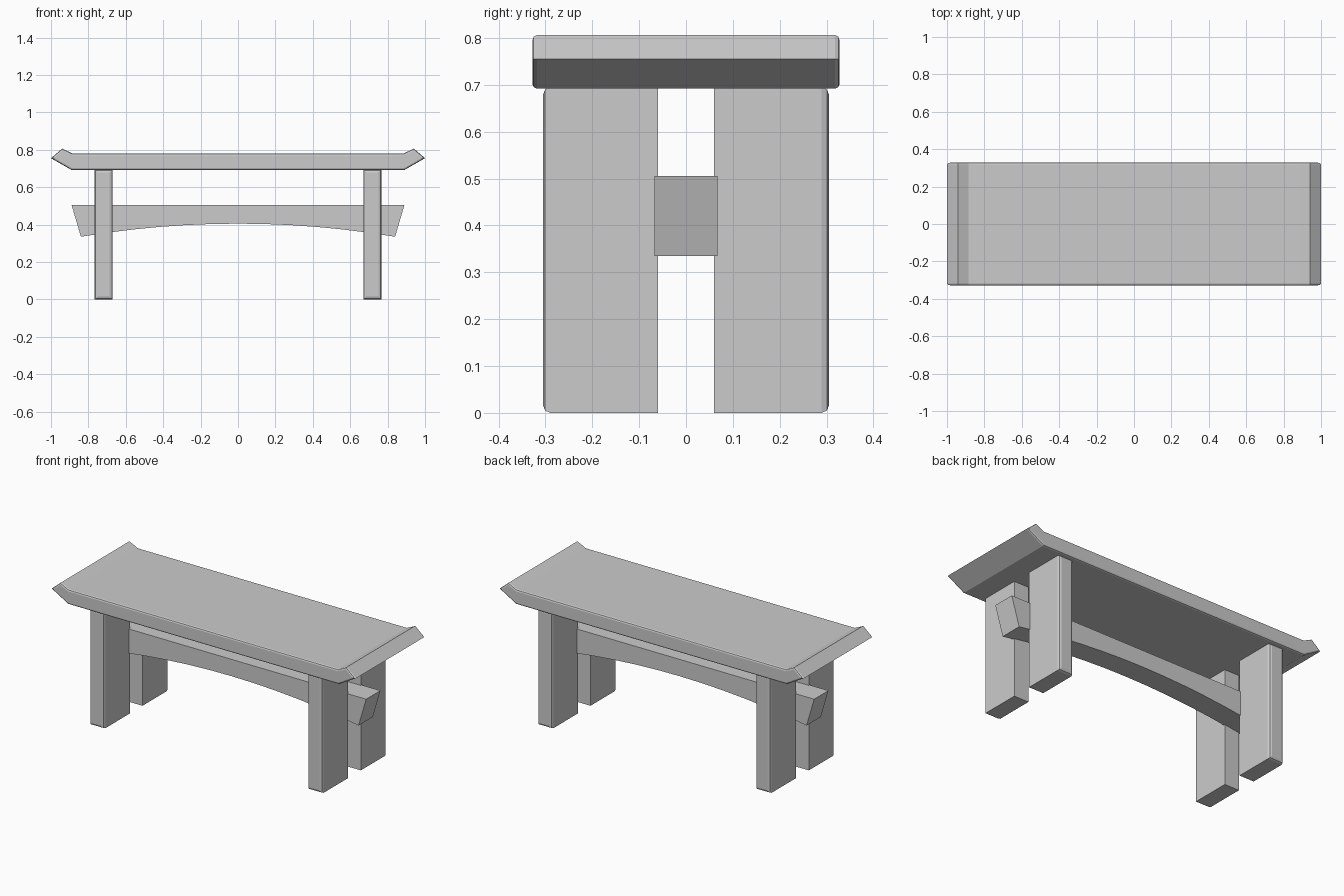
import bpy
import bmesh

cube = bpy.data.objects.get("Cube")
if cube:
    bpy.data.objects.remove(cube, do_unlink=True)

# One plain grey for the whole bench
COLOUR = (0.6, 0.6, 0.6, 1)
grey = bpy.data.materials.new("plain grey")
grey.use_nodes = True
grey.diffuse_color = COLOUR
grey.node_tree.nodes["Principled BSDF"].inputs["Base Color"].default_value = COLOUR


def extrude_profile(name, profile, y0, y1):
    """Extrude an x-z outline from y0 to y1."""
    bm = bmesh.new()
    face = bm.faces.new([bm.verts.new((x, y0, z)) for x, z in profile])
    moved = bmesh.ops.extrude_face_region(bm, geom=[face])["geom"]
    verts = [v for v in moved if isinstance(v, bmesh.types.BMVert)]
    bmesh.ops.translate(bm, verts=verts, vec=(0, y1 - y0, 0))
    bmesh.ops.recalc_face_normals(bm, faces=bm.faces)
    mesh = bpy.data.meshes.new(name)
    bm.to_mesh(mesh)
    bm.free()
    mesh.materials.append(grey)
    obj = bpy.data.objects.new(name, mesh)
    bpy.context.collection.objects.link(obj)
    return obj


def round_edges(obj, width, chosen):
    """Bevel the edges picked by the rule."""
    bm = bmesh.new()
    bm.from_mesh(obj.data)
    edges = [e for e in bm.edges if chosen(e)]
    bmesh.ops.bevel(bm, geom=edges, offset=width, segments=2,
                    profile=0.5, affect='EDGES')
    bm.to_mesh(obj.data)
    bm.free()


# Seat slab with upturned ends
half = [(0.89, 0.692), (1.0, 0.755), (0.94, 0.806), (0.885, 0.78)]
outline = half + [(-x, z) for x, z in reversed(half)]
seat = extrude_profile("seat", outline, -0.328, 0.328)
round_edges(seat, 0.01, lambda e: all(len(f.verts) == 4 for f in e.link_faces) is False)

# Four plank legs, rounded around the outward face
for side, sx in (("left", 1), ("right", -1)):
    for end, sy in (("front", -1), ("back", 1)):
        x0, x1 = sx * 0.67, sx * 0.766
        rect = [(x0, 0), (x1, 0), (x1, 0.695), (x0, 0.695)]
        leg = extrude_profile(f"{end}_{side}_leg", rect, sy * 0.06, sy * 0.305)
        round_edges(leg, 0.016, lambda e: all(abs(v.co.y) > 0.3 for v in e.verts))

# Stretcher beam with slanted ends and an arched underside
STEPS = 12
arch = []
for i in range(STEPS + 1):
    t = 2 * i / STEPS - 1
    arch.append((0.84 * t, 0.405 - 0.07 * t * t))
extrude_profile("stretcher", arch + [(0.89, 0.505), (-0.89, 0.505)], -0.067, 0.067)
